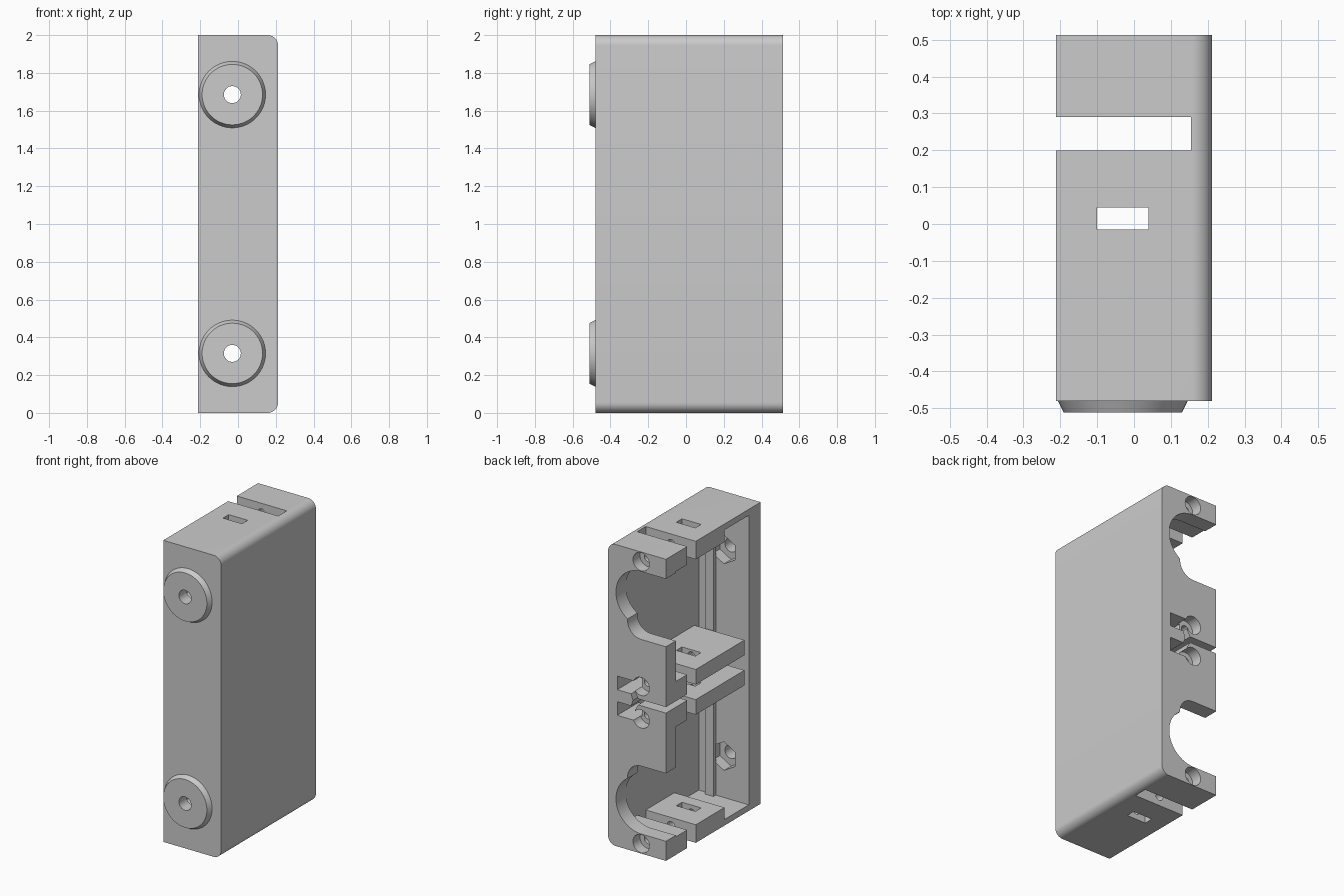
import bpy, bmesh, math
from mathutils import Matrix

cube = bpy.data.objects.get("Cube")
if cube:
    bpy.data.objects.remove(cube, do_unlink=True)

gray = bpy.data.materials.new("plain gray")
gray.use_nodes = True
COLOR = (0.6, 0.6, 0.6, 1)
gray.diffuse_color = COLOR
gray.node_tree.nodes["Principled BSDF"].inputs["Base Color"].default_value = COLOR


def add(name, bm):
    bmesh.ops.recalc_face_normals(bm, faces=bm.faces)
    mesh = bpy.data.meshes.new(name)
    bm.to_mesh(mesh)
    bm.free()
    mesh.materials.append(gray)
    ob = bpy.data.objects.new(name, mesh)
    bpy.context.collection.objects.link(ob)
    return ob


def prism(name, points, y0, y1):
    """Extrude an (x, z) outline along y."""
    bm = bmesh.new()
    face = bm.faces.new([bm.verts.new((x, y0, z)) for x, z in points])
    out = bmesh.ops.extrude_face_region(bm, geom=[face])["geom"]
    moved = [v for v in out if isinstance(v, bmesh.types.BMVert)]
    bmesh.ops.translate(bm, verts=moved, vec=(0, y1 - y0, 0))
    return add(name, bm)


def box(x0, x1, y0, y1, z0, z1):
    return prism("cutter", [(x0, z0), (x1, z0), (x1, z1), (x0, z1)], y0, y1)


def rod(name, x, z, y0, y1, front_r, back_r, sides=48):
    """Round or tapered part along y."""
    bm = bmesh.new()
    spin = Matrix.Translation((x, (y0 + y1) / 2, z)) @ Matrix.Rotation(math.pi / 2, 4, 'X')
    bmesh.ops.create_cone(bm, cap_ends=True, segments=sides, radius1=back_r,
                          radius2=front_r, depth=y1 - y0, matrix=spin)
    return add(name, bm)


def arc(cx, cz, r, a0, a1, n=10):
    angles = [math.radians(a0 + (a1 - a0) * i / n) for i in range(n + 1)]
    return [(cx + r * math.cos(a), cz + r * math.sin(a)) for a in angles]


def cut(ob, cutter):
    mod = ob.modifiers.new("cut", 'BOOLEAN')
    mod.operation, mod.solver, mod.object = 'DIFFERENCE', 'EXACT', cutter
    graph = bpy.context.evaluated_depsgraph_get()
    mesh = bpy.data.meshes.new_from_object(ob.evaluated_get(graph))
    ob.modifiers.clear()
    ob.data = mesh
    bpy.data.objects.remove(cutter, do_unlink=True)


# Case block, rounded along the two closed-side edges
R, X, IN, OUT = 0.055, 0.212, 0.155, -0.3
case = prism("case", [(-X, 0)] + arc(X - R, R, R, -90, 0)
             + arc(X - R, 2 - R, R, 0, 90) + [(-X, 2)], -0.48, 0.513)

# Main cavity around the two shelves, open on one side
cut(case, box(OUT, IN, -0.355, -0.31, 0.04, 1.96))
cut(case, box(OUT, IN, -0.32, 0.21, 0.95, 1.05))
cut(case, box(OUT, IN, 0.2, 0.29, -0.1, 2.1))
cut(case, box(-0.1, 0.04, -0.015, 0.045, -0.1, 2.1))


def mirrored(s, x0, x1, y0, y1, h0, h1):
    """Box cut at heights measured from the middle, up or down."""
    cut(case, box(x0, x1, y0, y1, *sorted((1 + s * h0, 1 + s * h1))))


bosses = []
for s, word in ((1, "upper"), (-1, "lower")):
    mirrored(s, OUT, IN, -0.32, -0.1, 0.15, 0.96)
    mirrored(s, OUT, IN, -0.11, 0.21, 0.15, 0.88)
    mirrored(s, OUT, IN, 0.28, 0.41, 0.15, 0.88)

    # Keyhole-shaped opening in the back wall
    outline = ([(OUT, 0.87)] + arc(-0.03, 0.685, 0.185, 90, -57.3, 24)
               + arc(-0.03, 0.52, 0.1, 0, -90) + [(OUT, 0.42)])
    cut(case, prism("cutter", [(x, 1 + s * h) for x, h in outline], 0.4, 0.6))

    # Countersunk screw holes running to the nut pockets
    for h in (0.935, 0.108):
        cut(case, rod("cutter", -0.03, 1 + s * h, -0.06, 0.6, 0.028, 0.028, 24))
        cut(case, rod("cutter", -0.03, 1 + s * h, 0.44, 0.54, 0.06, 0.06, 32))

    # Cable notch and its slanted link to the centre slit
    mirrored(s, 0.015, 0.145, 0.25, 0.6, 0.04, 0.13)
    link = [(0.05, 0.06), (0.015, 0.06), (-0.02, 0.0), (0.03, 0.0)]
    cut(case, prism("cutter", [(x, 1 + s * h) for x, h in link], 0.25, 0.6))

    # Hexagonal recess, through hole and front boss
    z = 1 + s * 0.685
    cut(case, rod("cutter", -0.03, z, -0.43, -0.33, 0.095, 0.095, 6))
    cut(case, rod("cutter", -0.03, z, -0.6, -0.33, 0.045, 0.045, 32))
    boss = rod(word + "_front_boss", -0.03, z, -0.512, -0.48, 0.16, 0.176, 64)
    cut(boss, rod("cutter", -0.03, z, -0.6, -0.4, 0.045, 0.045, 32))
    bosses.append(boss)

cut(case, box(OUT, 0.03, 0.25, 0.6, 0.98, 1.02))

# Guide rail inside the front wall
rail = prism("guide_rail", [(0.03, 0.04), (0.09, 0.04), (0.09, 1.96), (0.03, 1.96)], -0.356, -0.33)

# Smooth curved walls, crisp edges
for ob in bpy.context.view_layer.objects:
    ob.select_set(ob in bosses + [case, rail])
bpy.context.view_layer.objects.active = case
bpy.ops.object.shade_smooth_by_angle(angle=math.radians(30))
